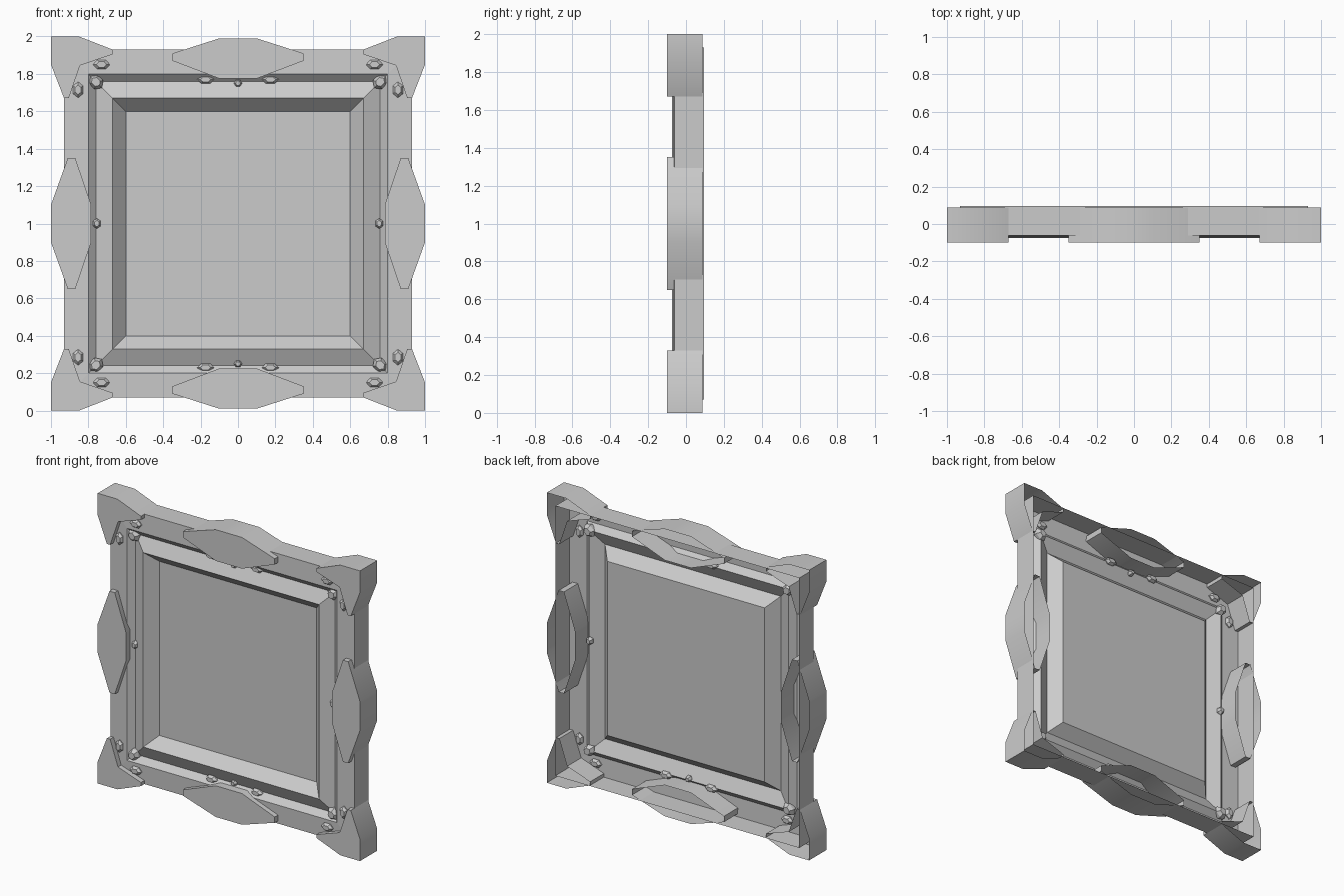
import bpy, bmesh, math
from mathutils import Matrix, Vector

if "Cube" in bpy.data.objects:
    bpy.data.objects.remove(bpy.data.objects["Cube"])


def finish(name, bm, smooth=None):
    bmesh.ops.recalc_face_normals(bm, faces=bm.faces)
    me = bpy.data.meshes.new(name)
    bm.to_mesh(me)
    bm.free()
    ob = bpy.data.objects.new(name, me)
    bpy.context.collection.objects.link(ob)
    if smooth:
        bpy.ops.object.select_all(action='DESELECT')
        ob.select_set(True)
        bpy.context.view_layer.objects.active = ob
        bpy.ops.object.shade_smooth_by_angle(angle=math.radians(smooth))
    return ob


def around(p, k):
    """Quarter turns about the frame centre, (x, height above centre)."""
    for _ in range(k):
        p = (-p[1], p[0])
    return p


def square_rings(name, profile, cap):
    """Concentric square loops (half size, y) joined into an open shell."""
    bm = bmesh.new()
    rings = [[bm.verts.new((sx * r, y, 1 + sz * r))
              for sx, sz in ((-1, -1), (1, -1), (1, 1), (-1, 1))]
             for r, y in profile]
    for a, b in zip(rings, rings[1:]):
        for i in range(4):
            j = (i + 1) % 4
            bm.faces.new((a[i], a[j], b[j], b[i]))
    if cap:
        bm.faces.new(rings[-1])
    return finish(name, bm)


def hollow_plate(name, pts, k, front=-0.1, back=0.088):
    """Front face with walls running back, open at the rear."""
    bm = bmesh.new()
    pts = [around(p, k) for p in pts]
    f = [bm.verts.new((x, front, 1 + z)) for x, z in pts]
    b = [bm.verts.new((x, back, 1 + z)) for x, z in pts]
    bm.faces.new(f)
    for i in range(len(f)):
        j = (i + 1) % len(f)
        bm.faces.new((f[i], f[j], b[j], b[i]))
    return finish(name, bm, 35)


def gem(name, x, z, y, w, h, d, turn=0):
    """Small six-sided stone with chamfered front and back."""
    bm = bmesh.new()
    loops = []
    for s, dy in ((0.6, -d), (1, -d * 0.3), (1, d * 0.3), (0.6, d)):
        loops.append([bm.verts.new((s * w * math.cos(i * math.pi / 3), dy,
                                    s * h * math.sin(i * math.pi / 3) / 0.866))
                      for i in range(6)])
    for a, b in zip(loops, loops[1:]):
        for i in range(6):
            j = (i + 1) % 6
            bm.faces.new((a[i], a[j], b[j], b[i]))
    bm.faces.new(loops[0])
    bm.faces.new(loops[-1])
    bm.transform(Matrix.Translation(Vector((x, y, z))) @ Matrix.Rotation(turn, 4, 'Y'))
    return finish(name, bm)


# Moulding: outer wall, front rim, groove, raised ridge, slope and picture panel
square_rings("frame_moulding",
             [(0.93, 0.095), (0.93, -0.062), (0.80, -0.067), (0.76, -0.03),
              (0.67, -0.075), (0.60, 0.0)], True)

# Corner caps and mid-side medallions
corner = [(-1, 1), (-1, 0.85), (-0.93, 0.67), (-0.905, 0.67), (-0.845, 0.845),
          (-0.67, 0.905), (-0.67, 0.93), (-0.85, 1)]
for k in range(4):
    hollow_plate("corner_cap", corner, k)
    top, low = (0.99, 0.775) if k % 2 == 0 else (1.0, 0.785)
    medallion = [(-0.35, 0.91), (-0.1, top), (0.1, top), (0.35, 0.91),
                 (0.35, 0.87), (0.1, low), (-0.1, low), (-0.35, 0.87)]
    hollow_plate("side_medallion", medallion, k)

# Stones on the rim, in the groove corners and beside the medallions
for sx in (-1, 1):
    for sz in (-1, 1):
        gem("rim_gem", sx * 0.73, 1 + sz * 0.85, -0.065, 0.045, 0.025, 0.022)
        gem("rim_gem", sx * 0.855, 1 + sz * 0.715, -0.065, 0.043, 0.026, 0.022, math.pi / 2)
        gem("groove_corner_gem", sx * 0.76, 1 + sz * 0.757, -0.04, 0.045, 0.033, 0.035,
            -sx * sz * math.pi / 4)
        gem("medallion_gem", sx * 0.173, 1 + sz * 0.77, -0.035, 0.047, 0.022, 0.025)
    gem("groove_gem", sx * 0.755, 1.0, -0.035, 0.028, 0.02, 0.025, math.pi / 2)
    gem("groove_gem", 0, 1 + sx * 0.75, -0.035, 0.022, 0.018, 0.025)
